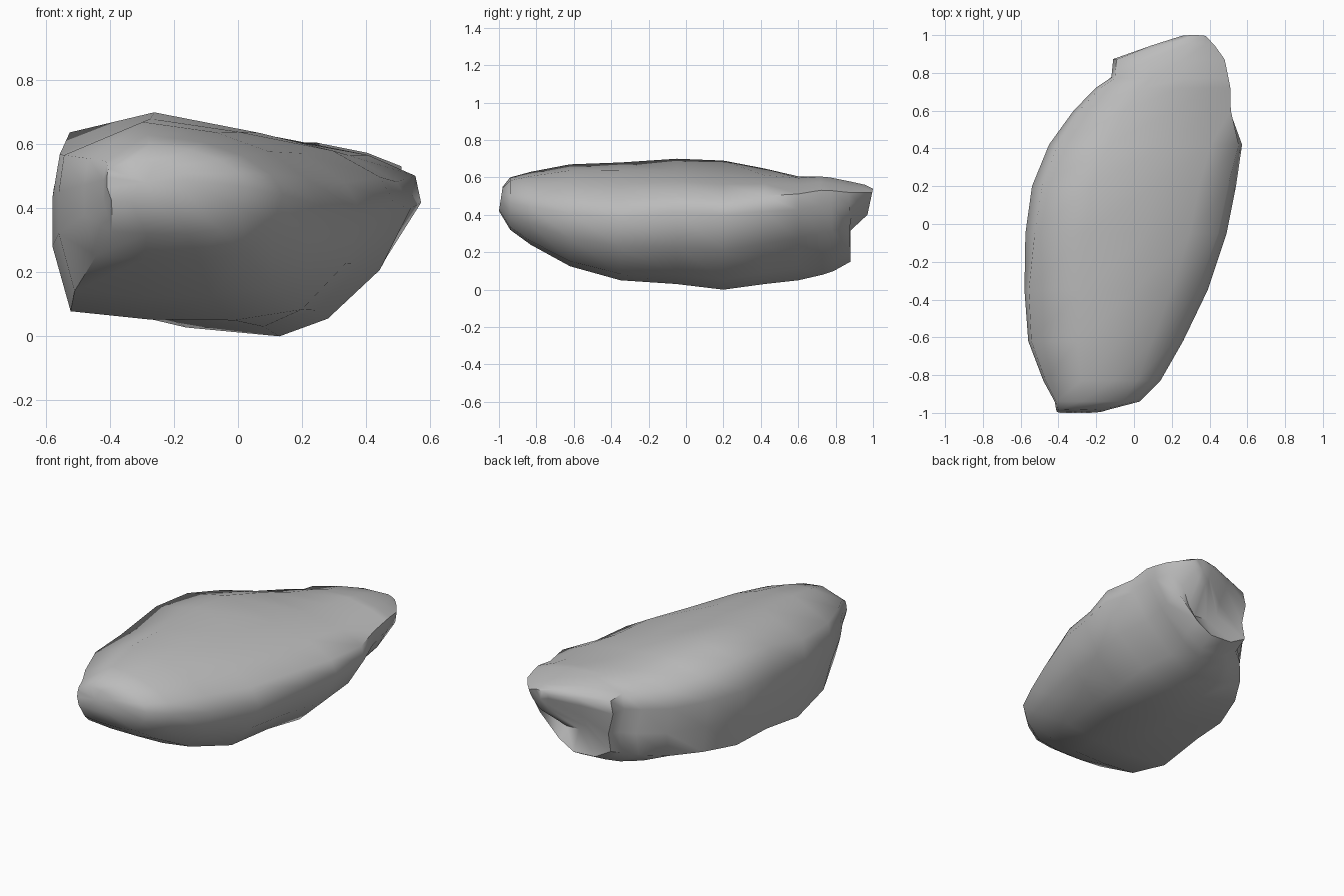
import bpy
import bmesh
from math import radians
from mathutils import Vector

default_cube = bpy.data.objects.get("Cube")
if default_cube:
    bpy.data.objects.remove(default_cube, do_unlink=True)


def make_material(name, colour):
    material = bpy.data.materials.new(name)
    material.use_nodes = True
    material.diffuse_color = colour
    shader = material.node_tree.nodes["Principled BSDF"]
    shader.inputs["Base Color"].default_value = colour
    shader.inputs["Roughness"].default_value = 0.9
    return material


# Cross-sections inside a unit box, each starting at the x-low wall
front_outline = [
    (0, .36), (0, .6), (.02, .81), (.32, 1), (.6, .94), (.8, .83), (.94, .68),
    (1, .52), (.95, .28), (.81, .05), (.58, 0), (.3, 0), (.06, .03),
]
middle_outline = [
    (0, .42), (0, .66), (.05, .92), (.29, 1), (.6, .9), (.82, .82), (.96, .7),
    (1, .58), (.91, .3), (.76, .08), (.62, 0), (.35, .04), (.05, .15),
]
back_outline = [
    (.05, .4), (0, .7), (.03, .88), (.33, .99), (.63, 1), (.85, .94), (1, .86),
    (.98, .7), (.85, .43), (.62, .13), (.45, 0), (.2, .02), (.02, .16),
]

# Ribs from nose to tail: y at the top, lean of the bottom, x range, z range
ribs = [
    (-.98, -.02, -.41, -.16, .42, .55),
    (-.94, 0, -.42, .03, .32, .6),
    (-.83, 0, -.48, .14, .24, .63),
    (-.62, 0, -.56, .26, .125, .67),
    (-.35, 0, -.58, .39, .05, .68),
    (-.05, 0, -.575, .49, .03, .7),
    (.2, 0, -.54, .54, 0, .69),
    (.42, 0, -.45, .58, .03, .65),
    (.6, 0, -.32, .52, .05, .61),
    (.72, .01, -.2, .51, .08, .605),
    (.77, .02, -.12, .5, .1, .6),
    (.87, .01, -.11, .48, .15, .58),
    (.96, -.13, .08, .43, .27, .56),
    (1, -.03, .25, .38, .4, .54),
]


def clamp(value):
    return max(0, min(1, value))


def rib_points(rib):
    top_y, lean, left, right, low, high = rib
    frontness = clamp(-top_y / .4)
    backness = clamp((top_y - .25) / .45)
    points = []
    for front, middle, back in zip(front_outline, middle_outline, back_outline):
        u, v = Vector(middle).lerp(Vector(front), frontness).lerp(Vector(back), backness)
        points.append(Vector((
            left + (right - left) * u,
            top_y + lean * (1 - v),
            low + (high - low) * v,
        )))
    return points


def close_end(mesh, ring):
    # Fan the open ring to its middle
    middle = sum((vert.co for vert in ring), Vector()) / len(ring)
    hub = mesh.verts.new(middle)
    for here, after in zip(ring, ring[1:] + ring[:1]):
        mesh.faces.new((here, after, hub))


def build_stone(name, material):
    mesh = bmesh.new()
    rings = [[mesh.verts.new(point) for point in rib_points(rib)] for rib in ribs]

    # Skin between neighbouring ribs
    for first, second in zip(rings, rings[1:]):
        for i in range(len(first)):
            j = (i + 1) % len(first)
            mesh.faces.new((first[i], first[j], second[j], second[i]))

    close_end(mesh, rings[0])
    close_end(mesh, rings[-1])
    bmesh.ops.recalc_face_normals(mesh, faces=mesh.faces)

    data = bpy.data.meshes.new(name)
    mesh.to_mesh(data)
    mesh.free()
    data.materials.append(material)
    stone = bpy.data.objects.new(name, data)
    bpy.context.collection.objects.link(stone)
    return stone


stone_grey = make_material("stone grey", (.5, .5, .5, 1))
boulder = build_stone("boulder", stone_grey)

# Soft shading with the chipped edges kept crisp
bpy.ops.object.select_all(action="DESELECT")
boulder.select_set(True)
bpy.context.view_layer.objects.active = boulder
bpy.ops.object.shade_smooth_by_angle(angle=radians(60))
